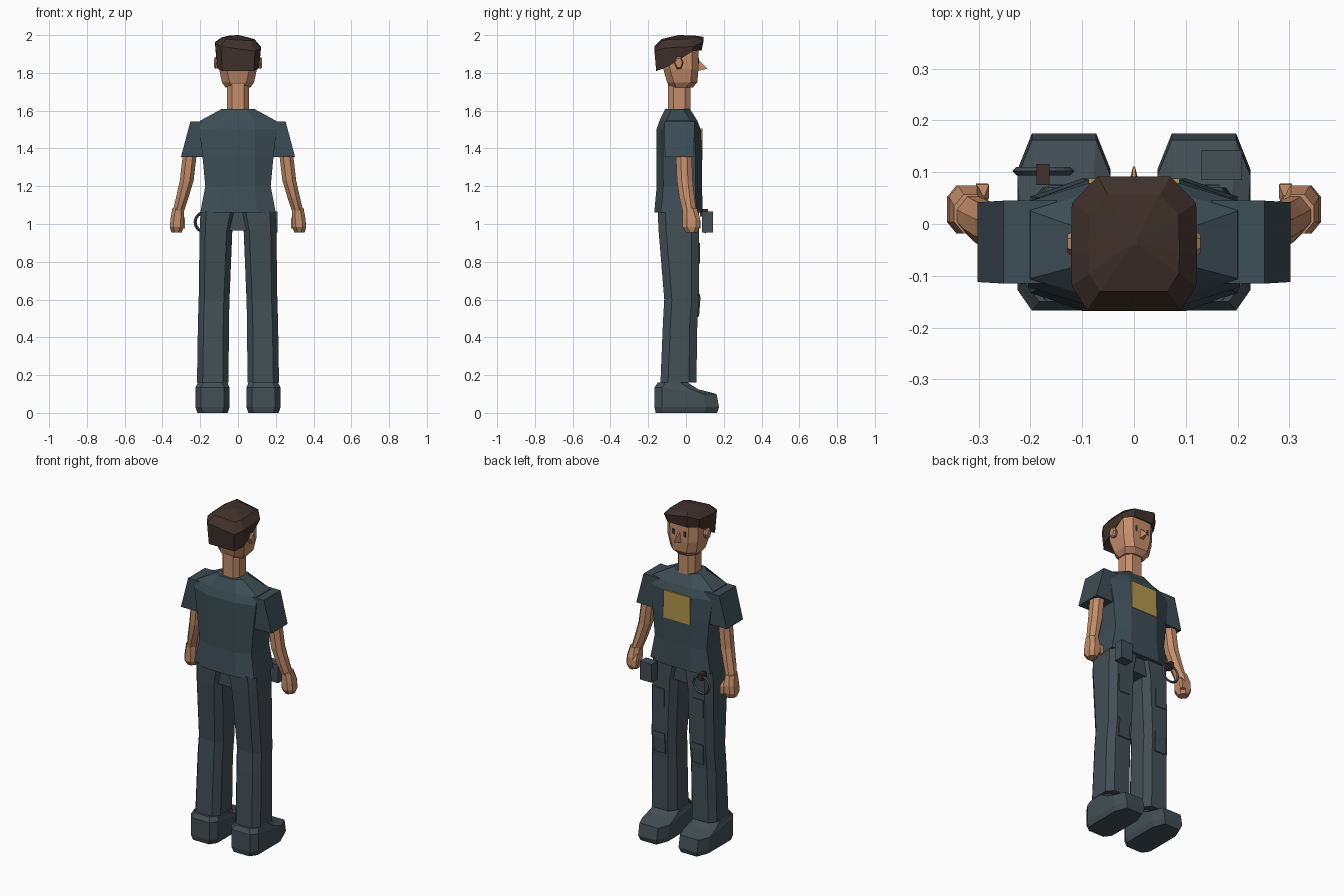
import bpy, bmesh, math
from mathutils import Vector


def material(name, rgb):
    m = bpy.data.materials.new(name)
    m.diffuse_color = (*rgb, 1)
    return m


SHIRT = material("dark slate cloth", (0.045, 0.075, 0.092))
TROUSER = material("charcoal slate cloth", (0.054, 0.078, 0.090))
SKIN = material("tan skin", (0.56, 0.27, 0.145))
HAIR = material("dark brown hair", (0.052, 0.031, 0.024))
YELLOW = material("mustard patch", (0.46, 0.31, 0.075))
DARK = material("dark grey", (0.035, 0.035, 0.04))


def loft(name, rings, mat, sides=(1,)):
    """Skin a stack of equal-length rings; sides=(1,-1) adds the mirrored copy."""
    bm = bmesh.new()
    for s in sides:
        vs = [[bm.verts.new((p[0] * s, p[1], p[2])) for p in r] for r in rings]
        n = len(rings[0])
        for a, b in zip(vs, vs[1:]):
            for i in range(n):
                j = (i + 1) % n
                bm.faces.new((a[i], a[j], b[j], b[i]))
        bm.faces.new(vs[0])
        bm.faces.new(vs[-1])
    bmesh.ops.recalc_face_normals(bm, faces=bm.faces)
    me = bpy.data.meshes.new(name)
    bm.to_mesh(me)
    bm.free()
    me.materials.append(mat)
    ob = bpy.data.objects.new(name, me)
    bpy.context.collection.objects.link(ob)
    return ob


def octagon(x0, x1, y0, y1, z, cx=0.025, cb=0.025, cf=None):
    """Chamfered rectangle; cb and cf are the back and front chamfer depths."""
    cf = cb if cf is None else cf
    pts = [(x0 + cx, y0), (x1 - cx, y0), (x1, y0 + cb), (x1, y1 - cf),
           (x1 - cx, y1), (x0 + cx, y1), (x0, y1 - cf), (x0, y0 + cb)]
    return [(x, y, z(y) if callable(z) else z) for x, y in pts]


def quad(x0, x1, y0, y1, z):
    return [(x0, y0, z), (x1, y0, z), (x1, y1, z), (x0, y1, z)]


def box(name, x0, x1, y0, y1, z0, z1, mat, sides=(1,)):
    return loft(name, [quad(x0, x1, y0, y1, z0), quad(x0, x1, y0, y1, z1)], mat, sides)


BOTH = (1, -1)

# Shirt body: half width, back, front, height, flat half width
torso = [(0.20, -0.168, 0.088, 1.06, 0.10), (0.173, -0.155, 0.085, 1.20, 0.09),
         (0.188, -0.157, 0.085, 1.36, 0.09), (0.205, -0.157, 0.078, 1.50, 0.09),
         (0.20, -0.14, 0.060, 1.547, 0.085), (0.085, -0.11, 0.020, 1.61, 0.05)]
loft("shirt_body", [octagon(-w, w, b, f, z, w - flat, 0.035)
                    for w, b, f, z, flat in torso], SHIRT)

# Sleeves
loft("sleeves", [quad(0.18, 0.302, -0.112, 0.042, 1.355),
                 quad(0.15, 0.252, -0.115, 0.045, 1.543)], SHIRT, BOTH)

# Chest patch
box("chest_patch", -0.088, 0.088, 0.078, 0.0875, 1.34, 1.505, YELLOW)

# Trouser legs and hips
legs = [(0.05, 0.217, -0.135, 0.055, 0.16), (0.048, 0.212, -0.122, 0.060, 0.48),
        (0.045, 0.208, -0.115, 0.070, 0.60), (0.030, 0.203, -0.145, 0.070, 0.965),
        (0.010, 0.198, -0.150, 0.070, 1.07)]
loft("trouser_legs", [octagon(*r, 0.03, 0.04) for r in legs], TROUSER, BOTH)
box("hips", -0.11, 0.11, -0.125, 0.052, 0.965, 1.07, TROUSER)

# Pocket and knee patches
box("thigh_pockets", 0.095, 0.165, 0.068, 0.075, 0.79, 0.90, TROUSER, BOTH)
loft("knee_patches", [quad(0.09, 0.165, 0.062, 0.069, 0.51),
                      quad(0.09, 0.165, 0.070, 0.076, 0.60),
                      quad(0.09, 0.165, 0.069, 0.075, 0.63)], TROUSER, BOTH)

# Shoes
loft("shoes", [
    octagon(0.055, 0.215, -0.16, 0.165, 0, 0.028, 0.04, 0.07),
    octagon(0.045, 0.225, -0.167, 0.175, 0.03, 0.028, 0.04, 0.07),
    octagon(0.045, 0.225, -0.167, 0.162, lambda y: 0.10 if y > 0.05 else 0.135, 0.028, 0.04, 0.07),
    octagon(0.05, 0.22, -0.16, 0.065, lambda y: 0.125 if y > 0 else 0.145, 0.03, 0.04),
    octagon(0.055, 0.213, -0.15, 0.01, 0.16, 0.03, 0.04)], TROUSER, BOTH)

# Arms and hands
arms = [(0.285, 0.345, -0.018, 0.055, 1.07), (0.262, 0.328, -0.035, 0.045, 1.14),
        (0.235, 0.308, -0.048, 0.035, 1.23), (0.215, 0.288, -0.055, 0.030, 1.40)]
loft("arms", [octagon(*r, 0.02, 0.025) for r in arms], SKIN, BOTH)
hands = [(0.298, 0.353, 0.0, 0.062, 0.955), (0.288, 0.361, -0.018, 0.074, 0.985),
         (0.285, 0.357, -0.018, 0.074, 1.03), (0.285, 0.347, -0.018, 0.057, 1.085)]
loft("hands", [octagon(*r, 0.018, 0.022) for r in hands], SKIN, BOTH)
loft("thumbs", [quad(0.282, 0.305, 0.055, 0.078, 0.975),
                quad(0.280, 0.305, 0.050, 0.076, 1.02),
                quad(0.288, 0.305, 0.035, 0.055, 1.05)], SKIN, BOTH)

# Neck and head
loft("neck", [octagon(-0.057, 0.057, -0.095, 0.025, z, 0.025, 0.03)
              for z in (1.58, 1.75)], SKIN)
head = [(0.065, -0.085, 0.035, 1.722), (0.085, -0.100, 0.060, 1.75),
        (0.100, -0.120, 0.066, 1.82), (0.104, -0.135, 0.066, 1.94)]
loft("head", [octagon(-w, w, b, f, z, 0.04, 0.035) for w, b, f, z in head], SKIN)

# Ears, nose, eyes
ear = [(0.095, 0.7), (0.118, 1.0), (0.128, 0.75)]
loft("ears", [[(x, -0.038 + 0.024 * k * math.cos(a * math.pi / 3),
                1.853 + 0.036 * k * math.sin(a * math.pi / 3)) for a in range(6)]
              for x, k in ear], SKIN, BOTH)
loft("nose", [[(-0.014, 0.062, 1.81), (0.014, 0.062, 1.81), (0.006, 0.062, 1.875), (-0.006, 0.062, 1.875)],
              [(-0.002, 0.111, 1.822), (0.002, 0.111, 1.822), (0.002, 0.111, 1.826), (-0.002, 0.111, 1.826)]], SKIN)
box("eyes", 0.032, 0.046, 0.062, 0.069, 1.85, 1.88, DARK, BOTH)

# Hair cap: half outline from back to front with rim and crown heights
half = [(0.09, -0.167, 1.81, 1.915), (0.12, -0.12, 1.825, 1.93), (0.122, -0.06, 1.855, 1.935),
        (0.12, 0.04, 1.915, 1.94), (0.07, 0.092, 1.92, 1.965)]
outline = half + [(-x, y, a, b + 0.025) for x, y, a, b in reversed(half)]


def hair_ring(k, height):
    return [(x * k, -0.035 + (y + 0.035) * k, height(a, b)) for x, y, a, b in outline]


loft("hair", [hair_ring(0.86, lambda a, b: a + 0.01), hair_ring(0.93, lambda a, b: a),
              hair_ring(1.0, lambda a, b: b),
              hair_ring(0.72, lambda a, b: 0.35 * b + 0.65 * 2.0),
              hair_ring(0.05, lambda a, b: 2.0)], HAIR)

# Belt pouch, cuff ring and its strap
box("belt_pouch", 0.13, 0.208, 0.085, 0.143, 0.955, 1.065, TROUSER)
ring = bpy.ops.mesh.primitive_torus_add(
    location=(-0.175, 0.102, 1.01), rotation=(math.pi / 2, 0, 0),
    major_segments=16, minor_segments=4, major_radius=0.052, minor_radius=0.008)
ring = bpy.context.object
ring.name = "cuff_ring"
ring.data.materials.append(TROUSER)
box("ring_strap", -0.188, -0.163, 0.075, 0.116, 1.04, 1.08, HAIR)
